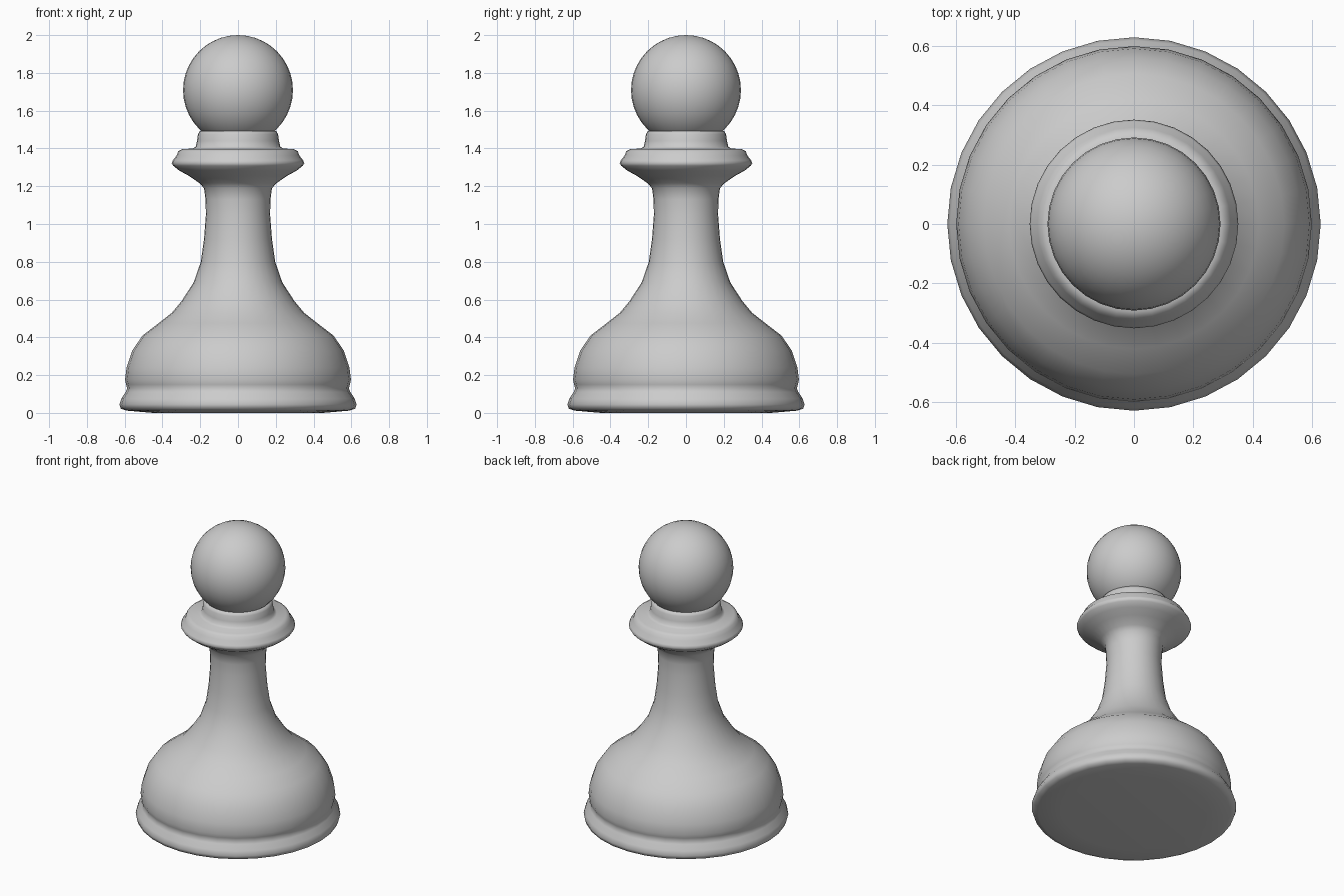
import bpy, bmesh
from math import cos, sin, tau, radians

if "Cube" in bpy.data.objects:
    bpy.data.objects.remove(bpy.data.objects["Cube"])

SIDES = 32


def lathe(name, profile):
    """Spin a (radius, height) profile around z and cap both ends."""
    bm = bmesh.new()
    rings = [[bm.verts.new((r * cos(tau * i / SIDES), r * sin(tau * i / SIDES), z))
              for i in range(SIDES)] for r, z in profile]
    for low, high in zip(rings, rings[1:]):
        for i in range(SIDES):
            j = (i + 1) % SIDES
            bm.faces.new((low[i], low[j], high[j], high[i]))
    bm.faces.new(rings[0][::-1])
    bm.faces.new(rings[-1])
    mesh = bpy.data.meshes.new(name)
    bm.to_mesh(mesh)
    bm.free()
    obj = bpy.data.objects.new(name, mesh)
    bpy.context.collection.objects.link(obj)
    smooth(obj)
    return obj


def smooth(obj):
    bpy.ops.object.select_all(action='DESELECT')
    obj.select_set(True)
    bpy.context.view_layer.objects.active = obj
    bpy.ops.object.shade_smooth_by_angle(angle=radians(60))


# Turned body: foot rim, bell base, stem, flange and neck ring
lathe("body", [
    (0.45, 0.0), (0.59, 0.012), (0.62, 0.022), (0.628, 0.045), (0.618, 0.075),
    (0.595, 0.11), (0.587, 0.13), (0.592, 0.15), (0.598, 0.175), (0.59, 0.24),
    (0.56, 0.33), (0.505, 0.41), (0.42, 0.475), (0.35, 0.53), (0.30, 0.59),
    (0.235, 0.69), (0.197, 0.80), (0.18, 0.92), (0.17, 1.05), (0.172, 1.13),
    (0.18, 1.19), (0.205, 1.217), (0.26, 1.255), (0.31, 1.282), (0.343, 1.308),
    (0.351, 1.322), (0.345, 1.337), (0.325, 1.362), (0.317, 1.385),
    (0.295, 1.396), (0.238, 1.40), (0.224, 1.41), (0.217, 1.44),
    (0.212, 1.475), (0.203, 1.492), (0.17, 1.497),
])

# Ball head
bpy.ops.mesh.primitive_uv_sphere_add(segments=SIDES, ring_count=20,
                                     radius=0.291, location=(0, 0, 1.709))
head = bpy.context.object
head.name = "head"
smooth(head)
